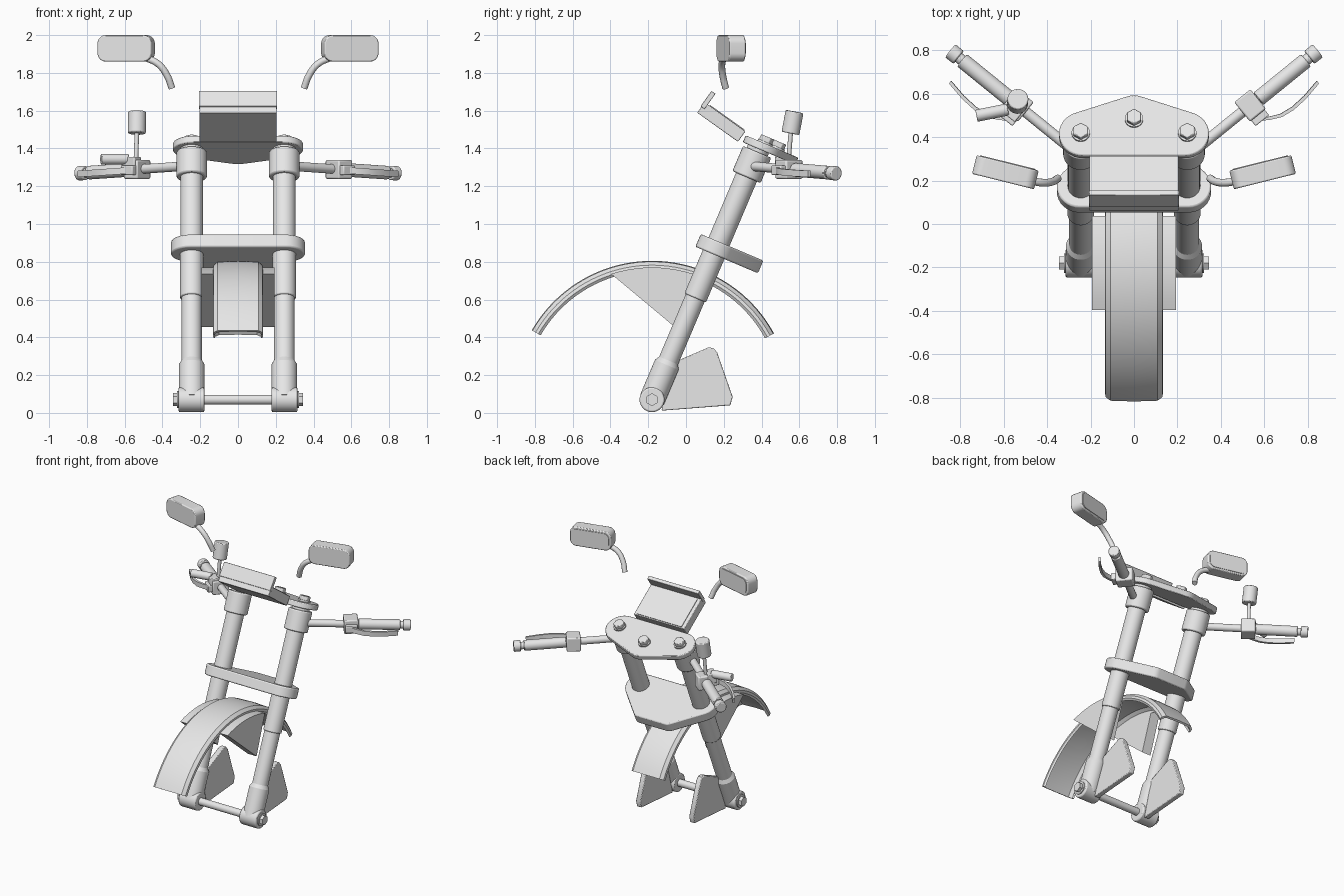
import bpy, bmesh, math
from mathutils import Matrix, Vector
from mathutils.geometry import convex_hull_2d

if "Cube" in bpy.data.objects:
    bpy.data.objects.remove(bpy.data.objects["Cube"])

grey = bpy.data.materials.new("light_grey")
grey.diffuse_color = (0.8, 0.8, 0.8, 1)
grey.use_nodes = True
grey.node_tree.nodes["Principled BSDF"].inputs["Base Color"].default_value = grey.diffuse_color

# Raked fork frame: local x = width, y = backwards along clamps, z = up the legs
FORK = Matrix.Translation((0, -0.18, 0.07)) @ Matrix.Rotation(math.radians(-23), 4, 'X')
YZ = Matrix(((0, 0, 1, 0), (1, 0, 0, 0), (0, 1, 0, 0), (0, 0, 0, 1)))  # profile in side plane
SIDES = (("right", 1), ("left", -1))


def flip(s):
    return Matrix.Scale(s, 4, (1, 0, 0))


def add(name, bm, mat=Matrix(), bevel=0, segs=2):
    bm.transform(mat)
    bmesh.ops.recalc_face_normals(bm, faces=bm.faces)
    me = bpy.data.meshes.new(name)
    bm.to_mesh(me)
    bm.free()
    me.materials.append(grey)
    ob = bpy.data.objects.new(name, me)
    bpy.context.collection.objects.link(ob)
    if bevel:
        m = ob.modifiers.new("edge", 'BEVEL')
        m.width, m.segments, m.limit_method = bevel, segs, 'ANGLE'
        m.angle_limit = math.radians(40)
    return ob


def rod(name, a, b, r, mat=Matrix(), seg=32, r2=None, bevel=0):
    a, b = Vector(a), Vector(b)
    bm = bmesh.new()
    bmesh.ops.create_cone(bm, cap_ends=True, segments=seg, radius1=r,
                          radius2=r if r2 is None else r2, depth=(b - a).length)
    rot = (b - a).to_track_quat('Z', 'Y').to_matrix().to_4x4()
    return add(name, bm, mat @ Matrix.Translation((a + b) / 2) @ rot, bevel)


def prism(name, pts, h0, h1, mat=Matrix(), bevel=0):
    bm = bmesh.new()
    face = bm.faces.new([bm.verts.new((p[0], p[1], h0)) for p in pts])
    ext = bmesh.ops.extrude_face_region(bm, geom=[face])
    verts = [v for v in ext["geom"] if isinstance(v, bmesh.types.BMVert)]
    bmesh.ops.translate(bm, verts=verts, vec=(0, 0, h1 - h0))
    return add(name, bm, mat, bevel)


def box(name, size, mat, bevel=0):
    bm = bmesh.new()
    bmesh.ops.create_cube(bm, size=1)
    bmesh.ops.scale(bm, verts=bm.verts, vec=size)
    return add(name, bm, mat, bevel)


def rounded(circles, n=32):
    """Outline wrapped around circles given as (x, y, radius)."""
    pts = [Vector((x + r * math.cos(k * math.tau / n), y + r * math.sin(k * math.tau / n)))
           for x, y, r in circles for k in range(n)]
    return [pts[i] for i in convex_hull_2d(pts)]


def bent_tube(name, pts, r, mat):
    cu = bpy.data.curves.new(name, 'CURVE')
    cu.dimensions, cu.bevel_depth, cu.bevel_resolution = '3D', r, 4
    cu.use_fill_caps = True
    sp = cu.splines.new('BEZIER')
    sp.bezier_points.add(len(pts) - 1)
    for bp, p in zip(sp.bezier_points, pts):
        bp.co, bp.handle_left_type, bp.handle_right_type = p, 'AUTO', 'AUTO'
    tmp = bpy.data.objects.new(name + "_path", cu)
    me = bpy.data.meshes.new_from_object(tmp)
    bm = bmesh.new()
    bm.from_mesh(me)
    bpy.data.objects.remove(tmp)
    bpy.data.meshes.remove(me)
    return add(name, bm, mat)


# Triple clamps
prism("lower_clamp", rounded([(-.25, 0, .105), (.25, 0, .105), (-.11, .2, .055), (.11, .2, .055)]),
      .835, .908, FORK, .008)
prism("upper_clamp", rounded([(-.235, .02, .11), (.235, .02, .11), (0, .117, .095)]),
      1.442, 1.482, FORK, .006)
for i, (x, t) in enumerate([(0, .09), (-.245, .02), (.245, .02)]):
    rod(f"clamp_washer_{i}", (x, t, 1.48), (x, t, 1.492), .042, FORK)
    rod(f"clamp_bolt_{i}", (x, t, 1.49), (x, t, 1.52), .038, FORK, 6, bevel=.004)

# Axle
rod("axle", (-.33, -.18, .07), (.33, -.18, .07), .026)

# Fender: thin shell swept around the axle
bm = bmesh.new()
section = [(-.133, .695), (-.13, .712), (-.108, .731), (0, .735), (.108, .731), (.13, .712), (.133, .695)]
section += [(x * .93, r - .014) for x, r in reversed(section)]
rings = []
for k in range(41):
    a = math.radians(28.5 + 121.5 * k / 40)
    rings.append([bm.verts.new((x, -.18 + r * math.cos(a), .07 + r * math.sin(a))) for x, r in section])
n = len(section)
for p, q in zip(rings, rings[1:]):
    for i in range(n):
        bm.faces.new((p[i], p[(i + 1) % n], q[(i + 1) % n], q[i]))
for ring in (rings[0], rings[-1]):
    for i in range(n // 2 - 1):
        bm.faces.new((ring[i], ring[i + 1], ring[n - 2 - i], ring[n - 1 - i]))
add("fender", bm)

# Instrument box with a lip along its top front edge and a raised face
DASH = Matrix.Translation((0, .187, 1.54)) @ Matrix.Rotation(math.radians(-35.5), 4, 'X')
box("instrument_box", (.41, .265, .068), DASH, .004)
box("instrument_lip", (.415, .026, .10), DASH @ Matrix.Translation((0, -.125, .054)), .003)
box("instrument_face", (.36, .225, .006), DASH @ Matrix.Translation((0, .012, .036)))

for side, s in SIDES:
    F, W = FORK @ flip(s), flip(s)
    x = .245
    # Fork leg
    rod(f"{side}_axle_hub", (.178, -.18, .07), (.315, -.18, .07), .066, W, bevel=.008)
    rod(f"{side}_axle_washer", (.312, -.18, .07), (.322, -.18, .07), .045, W)
    rod(f"{side}_axle_nut", (.32, -.18, .07), (.345, -.18, .07), .034, W, 6)
    rod(f"{side}_fork_boot", (x, 0, 0), (x, 0, .20), .068, F)
    rod(f"{side}_fork_boot_top", (x, 0, .20), (x, 0, .225), .068, F, r2=.054)
    rod(f"{side}_lower_tube", (x, 0, .1), (x, 0, .62), .054, F)
    rod(f"{side}_fork_sleeve", (x, 0, .585), (x, 0, .85), .062, F, bevel=.006)
    rod(f"{side}_upper_tube", (x, 0, .84), (x, 0, 1.46), .06, F)
    rod(f"{side}_bar_collar", (x, 0, 1.28), (x, 0, 1.425), .081, F, bevel=.008)

    # Guard plate behind the fork foot
    guard = [(-.13, .012), (.235, .04), (.247, .085), (.165, .32), (.145, .343), (.12, .347), (-.06, .27)]
    prism(f"{side}_foot_guard", guard, .197, .235, W @ YZ, .005)

    # Fender bracket under the arc
    arc = [(-.18 + .70 * math.cos(a), .07 + .70 * math.sin(a))
           for a in [math.radians(72 + 36 * k / 10) for k in range(11)]]
    prism(f"{side}_fender_bracket", arc + [(-.06, .455)], .122, .193, W @ YZ)

    # Handlebar, controls block and grip
    bar = lambda f: Vector((.30, .355, 1.305)).lerp(Vector((.845, .797, 1.268)), f)
    rod(f"{side}_handlebar", bar(0), bar(.95), .025, W)
    rod(f"{side}_grip", bar(.5), bar(.90), .036, W, bevel=.005)
    rod(f"{side}_bar_end", bar(.93), bar(1), .038, W, bevel=.006)
    turn = Matrix.Rotation(math.radians(39), 4, 'Z')
    box(f"{side}_control_block", (.095, .115, .10), W @ Matrix.Translation(bar(.43)) @ turn, .008)
    box(f"{side}_lever_mount", (.08, .05, .05),
        W @ Matrix.Translation((.575, .495, 1.285)) @ turn, .005)

    # Lever: thin curved blade
    path = [Vector(p) for p in [(.56, .475), (.62, .478), (.68, .492), (.735, .525), (.79, .575), (.85, .645)]]
    inner = [p + Vector((-.008, .014)) for p in path]
    tilt = Matrix.Translation((.56, .48, 1.285)) @ Matrix.Rotation(math.radians(4), 4, 'Y') \
        @ Matrix.Translation((-.56, -.48, 0))
    prism(f"{side}_lever", path + inner[::-1], -.017, .017, W @ tilt)

    # Mirror and its stem
    M = W @ Matrix.Translation((.592, .238, 1.93)) @ Matrix.Rotation(math.radians(14), 4, 'Z') \
        @ Matrix.Rotation(math.radians(90), 4, 'X')
    outline = lambda w, h, r: rounded([(i * (w - r), j * (h - r), r) for i in (-1, 1) for j in (-1, 1)])
    prism(f"{side}_mirror_housing", outline(.147, .07, .045), -.044, .044, M, .006)
    prism(f"{side}_mirror_glass", outline(.132, .056, .036), -.048, -.043, M)
    bent_tube(f"{side}_mirror_stem", [(.35, .21, 1.72), (.375, .195, 1.785), (.42, .19, 1.845), (.50, .205, 1.885)],
              .018, W)

# Master cylinder and fluid reservoir on the left bar only
rod("master_cylinder", (-.725, .498, 1.343), (-.58, .527, 1.343), .028, bevel=.004)
box("cylinder_mount", (.09, .06, .07),
    Matrix.Translation((-.565, .52, 1.32)) @ Matrix.Rotation(math.radians(-39), 4, 'Z'), .005)
rod("reservoir_stem", (-.542, .54, 1.30), (-.535, .555, 1.49), .012)
rod("reservoir_cup", (-.536, .553, 1.48), (-.534, .575, 1.595), .048, bevel=.006)

# Smooth round parts, keep edges crisp
for ob in bpy.context.scene.objects:
    ob.select_set(True)
    bpy.context.view_layer.objects.active = ob
bpy.ops.object.shade_smooth_by_angle(angle=math.radians(35))
